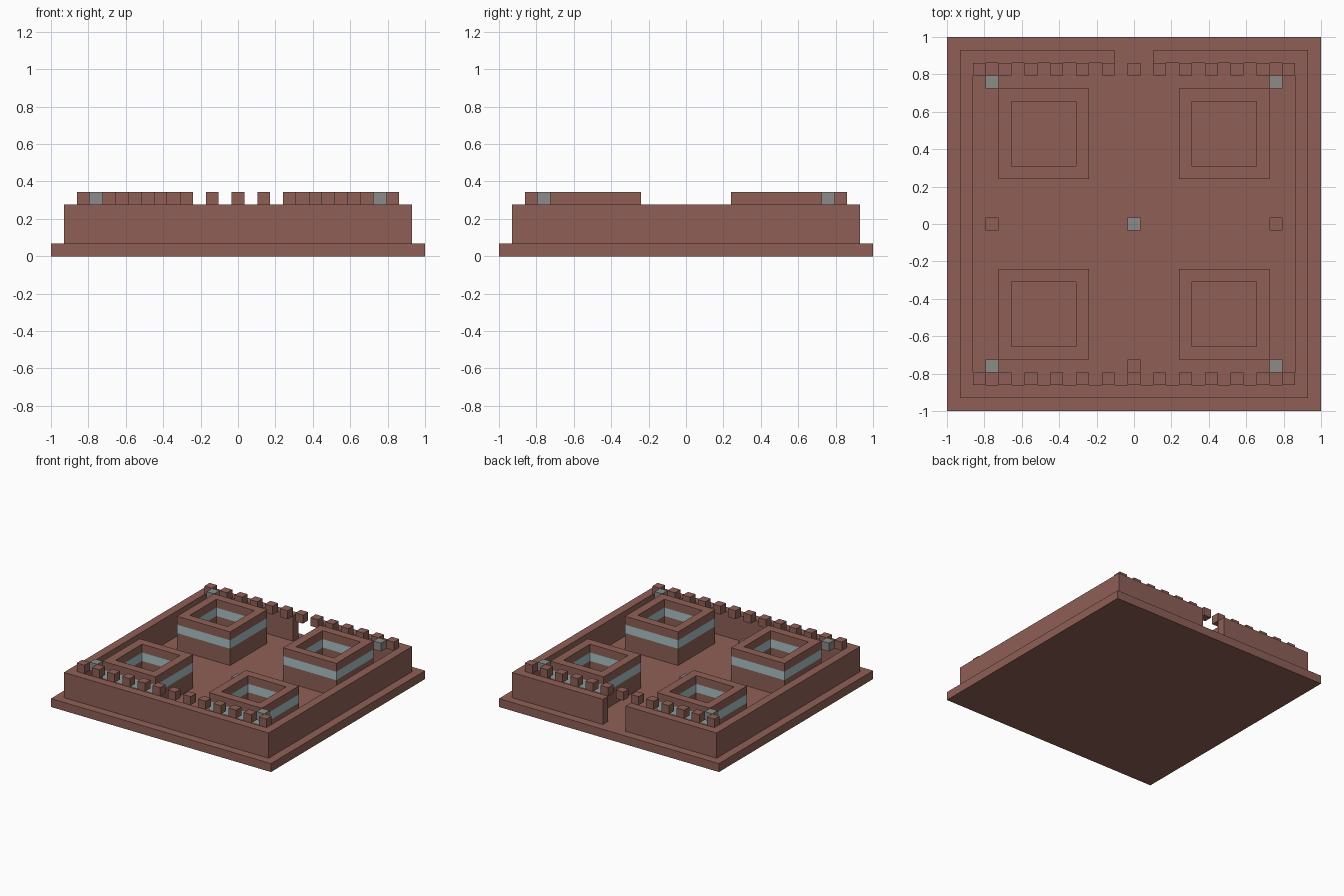
import bpy
import bmesh
from mathutils import Matrix, Vector

cube = bpy.data.objects.get("Cube")
if cube:
    bpy.data.objects.remove(cube, do_unlink=True)

U = 2 / 29  # one block


def material(name, rgb):
    linear = [((c / 255 + 0.055) / 1.055) ** 2.4 for c in rgb] + [1]
    mat = bpy.data.materials.new(name)
    mat.use_nodes = True
    mat.diffuse_color = linear
    mat.node_tree.nodes["Principled BSDF"].inputs["Base Color"].default_value = linear
    return mat


BRICK = material("brick_brown", (143, 96, 86))
GLASS = material("pale_blue_glass", (170, 194, 198))
LAMP = material("lamp_grey", (140, 139, 136))


def boxes(name, mat, spans):
    """One object from boxes, each given as low and high corners in blocks."""
    bm = bmesh.new()
    for low, high in spans:
        a, b = Vector(low) * U, Vector(high) * U
        bmesh.ops.create_cube(bm, size=1, matrix=Matrix.Translation((a + b) / 2)
                              @ Matrix.Diagonal((*(b - a), 1)))
    mesh = bpy.data.meshes.new(name)
    bm.to_mesh(mesh)
    bm.free()
    mesh.materials.append(mat)
    obj = bpy.data.objects.new(name, mesh)
    bpy.context.collection.objects.link(obj)
    return obj


def block(x, y, z):
    """A single block centred on x, y and standing on z."""
    return (x - .5, y - .5, z), (x + .5, y + .5, z + 1)


def ring(name, mat, cx, cy, outer, inner, z0, z1):
    """A square tube with clean mitred faces."""
    bm = bmesh.new()
    corners = [(-1, -1), (1, -1), (1, 1), (-1, 1)]
    loops = [[bm.verts.new(((cx + sx * r) * U, (cy + sy * r) * U, z * U))
              for sx, sy in corners]
             for r, z in [(outer, z0), (outer, z1), (inner, z1), (inner, z0)]]
    for i in range(4):
        a, b = loops[i], loops[(i + 1) % 4]
        for k in range(4):
            n = (k + 1) % 4
            bm.faces.new((a[k], a[n], b[n], b[k]))
    bmesh.ops.recalc_face_normals(bm, faces=bm.faces)
    mesh = bpy.data.meshes.new(name)
    bm.to_mesh(mesh)
    bm.free()
    mesh.materials.append(mat)
    bpy.context.collection.objects.link(bpy.data.objects.new(name, mesh))


# Ground slab
boxes("base_slab", BRICK, [((-14.5, -14.5, 0), (14.5, 14.5, 1))])

# Outer wall with a gateway in the back
boxes("front_wall", BRICK, [((-12.5, -13.5, 1), (12.5, -12.5, 4))])
for side, s in (("left", 1), ("right", -1)):
    x0, x1 = sorted((s * 12.5, s * 13.5))
    boxes(side + "_wall", BRICK, [((x0, -13.5, 1), (x1, 13.5, 4))])
    x0, x1 = sorted((s * 1.5, s * 12.5))
    boxes("back_wall_" + side, BRICK, [((x0, 12.5, 1), (x1, 13.5, 4))])

# Battlements just inside the front and back walls
for name, y in (("front_battlements", -12), ("back_battlements", 12)):
    boxes(name, BRICK, [block(x, y, 4) for x in range(-12, 13, 2)])

# Hollow towers with a glass band, and a lamp at each outer corner
for depth, sy in (("front", -1), ("back", 1)):
    for side, sx in (("left", 1), ("right", -1)):
        label = f"{depth}_{side}"
        for part, mat, z0, z1 in (("tower_base", BRICK, 1, 3),
                                  ("tower_window_band", GLASS, 3, 4),
                                  ("tower_rim", BRICK, 4, 5)):
            ring(f"{label}_{part}", mat, sx * 7, sy * 7, 3.5, 2.5, z0, z1)
        boxes(label + "_lamp", LAMP, [block(sx * 11, sy * 11, 4)])

# Courtyard blocks
boxes("center_lamp", LAMP, [block(0, 0, 1)])
boxes("courtyard_blocks", BRICK, [block(-11, 0, 1), block(11, 0, 1), block(0, -11, 1)])
